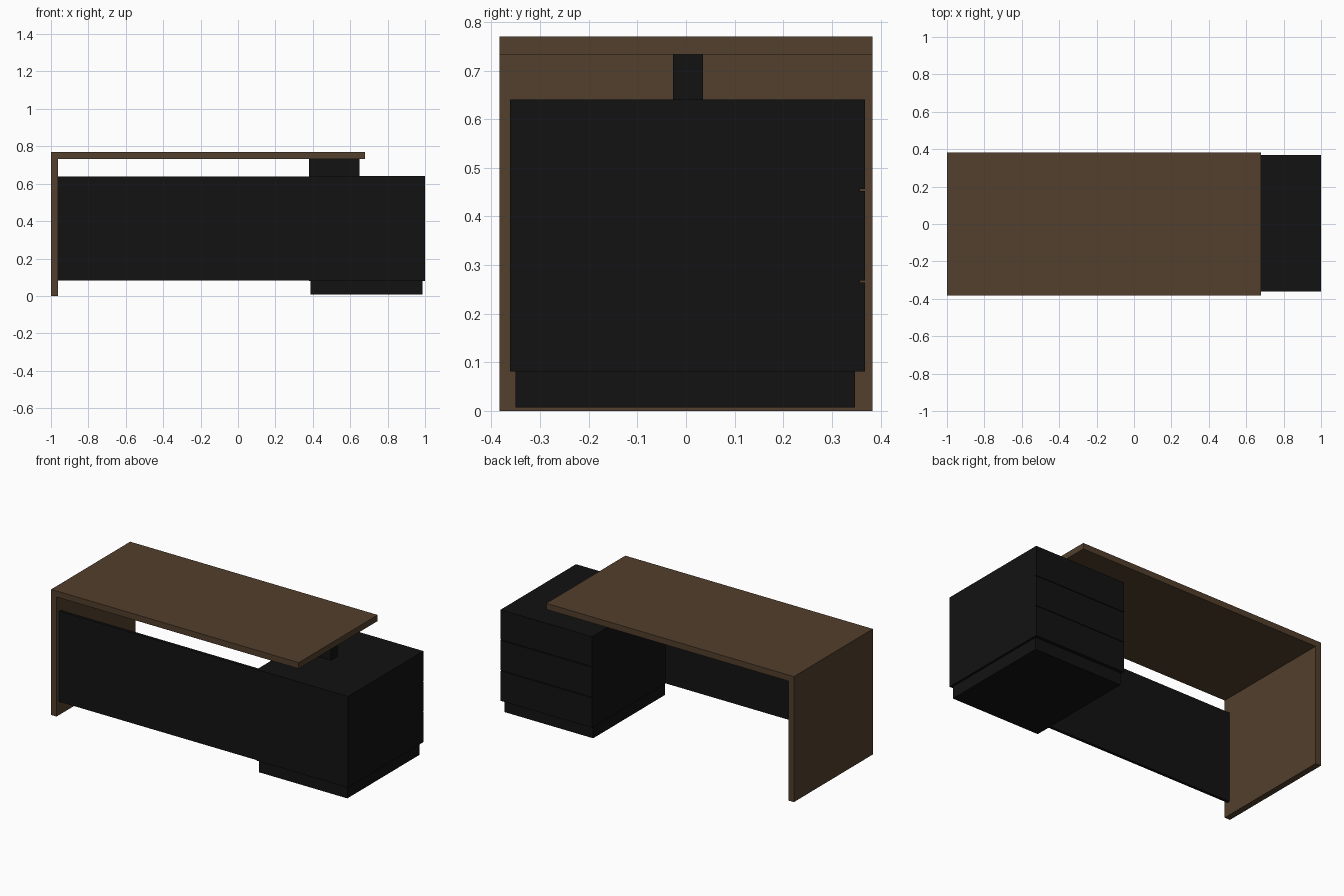
import bpy, bmesh

if "Cube" in bpy.data.objects:
    bpy.data.objects.remove(bpy.data.objects["Cube"])


def material(name, color):
    m = bpy.data.materials.new(name)
    m.diffuse_color = (*color, 1)
    m.use_nodes = True
    m.node_tree.nodes["Principled BSDF"].inputs["Base Color"].default_value = m.diffuse_color
    return m


WOOD = material("dark_wood", (0.085, 0.05, 0.026))
BLACK = material("black_lacquer", (0.006, 0.006, 0.006))


def extrude(name, profile, y0, y1, mat):
    """Extrude an (x, z) outline from y0 to y1."""
    bm = bmesh.new()
    face = bm.faces.new([bm.verts.new((x, y0, z)) for x, z in profile])
    ext = bmesh.ops.extrude_face_region(bm, geom=[face])
    moved = [v for v in ext["geom"] if isinstance(v, bmesh.types.BMVert)]
    bmesh.ops.translate(bm, verts=moved, vec=(0, y1 - y0, 0))
    bmesh.ops.recalc_face_normals(bm, faces=bm.faces)
    me = bpy.data.meshes.new(name)
    bm.to_mesh(me)
    bm.free()
    me.materials.append(mat)
    ob = bpy.data.objects.new(name, me)
    bpy.context.collection.objects.link(ob)
    return ob


def box(name, x, y, z, mat):
    return extrude(name, [(x[0], z[0]), (x[1], z[0]), (x[1], z[1]), (x[0], z[1])], *y, mat)


# Wooden top and side leg, mitred where they meet
D, H, T = 0.383, 0.77, 0.037
extrude("desk_top", [(-1, H), (-1 + T, H - T), (0.68, H - T), (0.68, H)], -D, D, WOOD)
extrude("side_leg", [(-1, 0), (-1 + T, 0), (-1 + T, H - T), (-1, H)], -D, D, WOOD)

# Front modesty panel between leg and cabinet
box("modesty_panel", (-1 + T, 0.38), (-0.36, -0.342), (0.083, 0.638), BLACK)

# Drawer cabinet, recessed plinth and the block carrying the top
box("cabinet_body", (0.38, 1.0), (-0.362, 0.358), (0.081, 0.64), BLACK)
box("cabinet_plinth", (0.387, 0.987), (-0.35, 0.347), (0.007, 0.081), BLACK)
box("top_support", (0.38, 0.65), (-0.027, 0.035), (0.64, H - T), BLACK)

# Three drawer fronts facing the sitter, with narrow gaps
gap = 0.004
pitch = (0.64 - 0.081 + gap) / 3
for i in range(3):
    z = 0.081 + i * pitch
    box(f"drawer_front_{i + 1}", (0.38, 1.0), (0.358, 0.368), (z, z + pitch - gap), BLACK)
